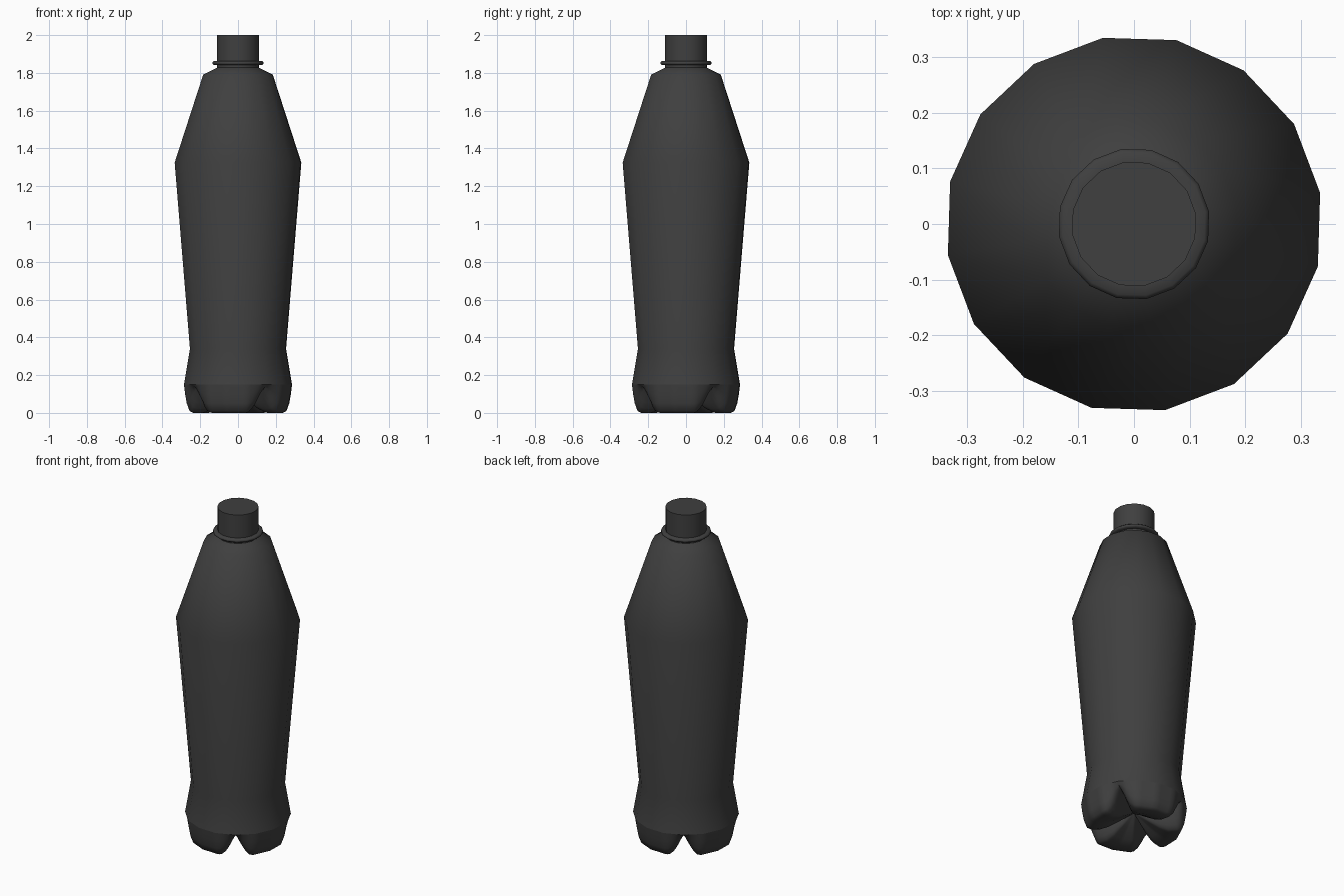
import bpy, bmesh, math

SIDES = 16
TURN = math.radians(9.5)
STEP = 2 * math.pi / SIDES

if "Cube" in bpy.data.objects:
    bpy.data.objects.remove(bpy.data.objects["Cube"], do_unlink=True)

plastic = bpy.data.materials.new("dark_grey_plastic")
plastic.use_nodes = True
grey = (0.05, 0.05, 0.05, 1)
plastic.diffuse_color = grey
plastic.node_tree.nodes["Principled BSDF"].inputs["Base Color"].default_value = grey


def loft(name, rings, sharp, start_cap=False, end_cap=False):
    """Skin a list of point rings into one object."""
    bm = bmesh.new()
    loops = [[bm.verts.new(p) for p in ring] for ring in rings]
    for a, b in zip(loops, loops[1:]):
        n = len(a)
        for i in range(n):
            j = (i + 1) % n
            bm.faces.new((a[i], a[j], b[j], b[i]))
    if start_cap:
        bm.faces.new(loops[0][::-1])
    if end_cap:
        bm.faces.new(loops[-1])
    bmesh.ops.remove_doubles(bm, verts=bm.verts, dist=0.0005)
    mesh = bpy.data.meshes.new(name)
    bm.to_mesh(mesh)
    bm.free()
    mesh.materials.append(plastic)
    obj = bpy.data.objects.new(name, mesh)
    bpy.context.collection.objects.link(obj)
    bpy.ops.object.select_all(action='DESELECT')
    obj.select_set(True)
    bpy.context.view_layer.objects.active = obj
    bpy.ops.object.shade_smooth_by_angle(angle=math.radians(sharp))
    return obj


def lathe_rings(profile):
    return [[(r * math.cos(TURN + i * STEP), r * math.sin(TURN + i * STEP), z)
             for i in range(SIDES)] for r, z in profile]


# Tapered body, shoulder and neck
loft("bottle_body", lathe_rings([
    (0.29, 0.15), (0.258, 0.34), (0.34, 1.325), (0.187, 1.79), (0.112, 1.828),
    (0.112, 1.85)]), 60)

# Collar under the cap
loft("neck_collar", lathe_rings([
    (0.11, 1.842), (0.13, 1.842), (0.137, 1.848), (0.137, 1.856),
    (0.13, 1.862), (0.11, 1.862)]), 50)

# Screw cap
loft("cap", lathe_rings([(0.113, 1.85), (0.113, 2.0)]), 40, True, True)

# Four-lobed base: each ring blends from a groove profile to a foot profile
foot = [(0.29, 0.15), (0.284, 0.1), (0.275, 0.05), (0.26, 0.01), (0.24, 0.0),
        (0.19, 0.0), (0.14, 0.018), (0.08, 0.055), (0.0, 0.107)]
groove = [(0.29, 0.15), (0.275, 0.14), (0.26, 0.136), (0.24, 0.134), (0.21, 0.132),
          (0.17, 0.128), (0.12, 0.122), (0.07, 0.115), (0.0, 0.107)]
FINE = SIDES * 5
base_rings = []
for (fr, fz), (gr, gz) in zip(foot, groove):
    ring = []
    for i in range(FINE):
        a = TURN + 2 * math.pi * i / FINE
        # keep the outline on the sixteen-sided polygon
        local = (a - TURN) % STEP - STEP / 2
        flat = math.cos(STEP / 2) / math.cos(local)
        # angular distance to the nearest groove
        off = (a - TURN - STEP) % (math.pi / 2)
        off = min(off, math.pi / 2 - off)
        s = math.sin(min(1, off / math.radians(22)) * math.pi / 2)
        r = (gr + (fr - gr) * s) * flat
        ring.append((r * math.cos(a), r * math.sin(a), gz + (fz - gz) * s))
    base_rings.append(ring[::-1])
loft("lobed_base", base_rings, 60)
